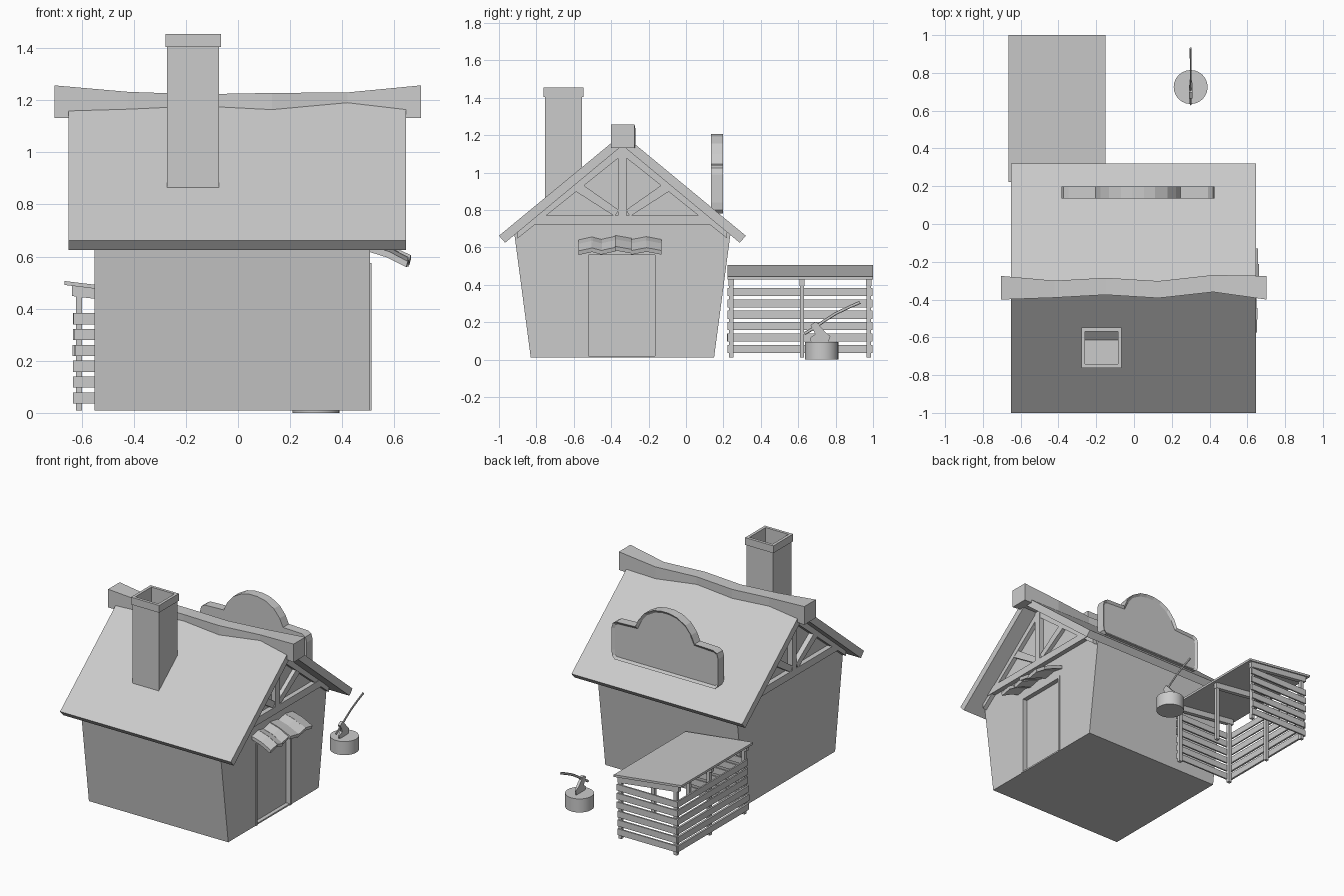
import bpy, bmesh, math, random
from mathutils import Vector

if "Cube" in bpy.data.objects:
    bpy.data.objects.remove(bpy.data.objects["Cube"])

random.seed(4)


def finish(name, bm):
    bmesh.ops.recalc_face_normals(bm, faces=bm.faces)
    me = bpy.data.meshes.new(name)
    bm.to_mesh(me)
    bm.free()
    ob = bpy.data.objects.new(name, me)
    bpy.context.collection.objects.link(ob)
    return ob


def prism(name, pts, axis, a, b):
    """Extrude a 2D outline along an axis from a to b."""
    def put(p, t):
        return {'x': (t, p[0], p[1]), 'y': (p[0], t, p[1]), 'z': (p[0], p[1], t)}[axis]
    bm = bmesh.new()
    lo = [bm.verts.new(put(p, a)) for p in pts]
    hi = [bm.verts.new(put(p, b)) for p in pts]
    n = len(pts)
    bm.faces.new(lo)
    bm.faces.new(hi)
    for i in range(n):
        bm.faces.new((lo[i], lo[(i + 1) % n], hi[(i + 1) % n], hi[i]))
    return finish(name, bm)


def box(name, x0, x1, y0, y1, z0, z1):
    return prism(name, [(x0, y0), (x1, y0), (x1, y1), (x0, y1)], 'z', z0, z1)


def rings(name, loops, cap=True):
    """Skin a list of equally sized vertex loops."""
    bm = bmesh.new()
    rows = [[bm.verts.new(p) for p in loop] for loop in loops]
    n = len(rows[0])
    for r, s in zip(rows, rows[1:]):
        for i in range(n):
            bm.faces.new((r[i], r[(i + 1) % n], s[(i + 1) % n], s[i]))
    if cap:
        bm.faces.new(rows[0])
        bm.faces.new(rows[-1])
    return finish(name, bm)


RY = -0.34                                    # ridge position
under = lambda d: 1.145 - 0.825 * d           # roof underside height

# House body with leaning walls
body = prism("house_body", [(-0.83, 0.01), (0.15, 0.01), (0.237, 0.667), (RY, 1.146), (-0.917, 0.667)],
             'x', -0.55, 0.507)

# Doorway recess and thin casing
cutter = box("door_cutter", 0.48, 0.6, -0.52, -0.165, 0.02, 0.56)
cutter.hide_render = True
cutter.hide_viewport = True
cut = body.modifiers.new("doorway", 'BOOLEAN')
cut.object = cutter
cut.operation = 'DIFFERENCE'
cut.solver = 'EXACT'
for y0, y1, z0, z1 in ((-0.535, -0.52, 0.01, 0.575), (-0.165, -0.15, 0.01, 0.575), (-0.52, -0.165, 0.56, 0.575)):
    box("door_casing", 0.49, 0.512, y0, y1, z0, z1)

# Roof
prism("roof", [(-1.0, 0.662), (RY, 1.207), (0.32, 0.662), (0.287, 0.625), (RY, 1.145), (-0.967, 0.625)],
      'x', -0.65, 0.645)

# Wavy ridge beam: x, front y, back y, top z
ridge = [(-0.705, -0.40, -0.275, 1.257), (-0.42, -0.39, -0.30, 1.232), (-0.15, -0.375, -0.285, 1.223),
         (0.13, -0.392, -0.302, 1.228), (0.42, -0.36, -0.27, 1.23), (0.702, -0.40, -0.275, 1.257)]
rings("ridge_beam", [[(x, f, 1.132), (x, b, 1.132), (x, b, t), (x, f, t)] for x, f, b, t in ridge])

# Gable timbers at both ends
for x0, x1 in ((0.50, 0.54), (-0.585, -0.545)):
    prism("gable_tie_beam", [(RY - 0.515, 0.72), (RY + 0.515, 0.72), (RY + 0.455, 0.77), (RY - 0.455, 0.77)],
          'x', x0, x1)
    box("gable_king_post", x0, x1, RY - 0.023, RY + 0.023, 0.765, 1.14)
    for s in (-1, 1):
        prism("gable_rafter", [(RY + s * d, under(d) - o) for d, o in
                               ((0.0, 0), (0.56, 0), (0.56, 0.035), (0.0, 0.05))], 'x', x0, x1 - 0.004)
        prism("gable_brace", [(RY + s * d, z) for d, z in
                              ((0.02, 0.80), (0.04, 0.765), (0.29, 0.925), (0.24, 0.955))], 'x', x0, x1 - 0.006)

# Hollow chimney with cap
def square(h, z):
    return [(-0.172 + sx * h, -0.655 + sy * h, z) for sx, sy in ((-1, -1), (1, -1), (1, 1), (-1, 1))]
rings("chimney", [square(h, z) for h, z in ((0.10, 0.83), (0.10, 1.405), (0.107, 1.405), (0.107, 1.455),
                                            (0.087, 1.455), (0.087, 0.98))])

# Sign board on the back slope with sunken face
half = [(0.38, 0.78), (0.40, 0.80), (0.405, 0.84), (0.405, 0.99), (0.395, 1.025), (0.37, 1.04), (0.225, 1.045),
        (0.20, 1.10), (0.155, 1.155), (0.09, 1.192), (0.03, 1.205)]
sign = prism("sign_board", [(0.022 + x, z) for x, z in half] + [(0.022 - x, z) for x, z in reversed(half)],
             'y', 0.135, 0.198)
bm = bmesh.new()
bm.from_mesh(sign.data)
face = max(bm.faces, key=lambda f: f.calc_center_median().y)
bmesh.ops.inset_region(bm, faces=[face], thickness=0.018)
bmesh.ops.translate(bm, verts=face.verts[:], vec=(0, -0.012, 0))
bm.to_mesh(sign.data)
bm.free()

# Awning of uneven planks above the door
edges = [-0.575, -0.505, -0.45, -0.38, -0.295, -0.215, -0.135]
for i, (y0, y1) in enumerate(zip(edges, edges[1:])):
    dx, dz = random.uniform(-0.012, 0.005), random.uniform(-0.006, 0.006)
    tilt = 0.008 * (-1) ** i
    loops = []
    for y, t in ((y0, -tilt), (y1 + 0.004, tilt)):
        loops.append([(0.50, y, 0.655 + t + dz), (0.58, y, 0.632 + t + dz), (0.66 + dx, y, 0.594 + t + dz),
                      (0.654 + dx, y, 0.572 + t + dz), (0.57, y, 0.610 + t + dz), (0.50, y, 0.632 + t + dz)])
    rings("awning_plank", loops)

# Wood shelter: sloped roof, rafters, posts
slope = lambda x: 0.506 - 0.122 * (x + 0.665)
def sloped(name, x0, x1, y0, y1, drop, thick):
    prism(name, [(x0, slope(x0) - drop), (x1, slope(x1) - drop), (x1, slope(x1) - drop - thick),
                 (x0, slope(x0) - drop - thick)], 'y', y0, y1)
sloped("shelter_roof", -0.665, -0.152, 0.222, 1.0, 0, 0.015)
for y in (0.242, 0.62, 0.977):
    sloped("shelter_rafter", -0.637, -0.175, y - 0.014, y + 0.014, 0.014, 0.04)
    for x in (-0.61, -0.19):
        box("shelter_post", x - 0.012, x + 0.012, y - 0.011, y + 0.011, 0.01, slope(x) - 0.03)

# Shelter slats on three sides
for i in range(6):
    z0 = 0.036 + 0.0608 * i
    z1 = z0 + 0.043
    j = random.uniform(-0.005, 0.005)
    box("shelter_side_slat", -0.632 + j / 2, -0.620, 0.224 + j, 0.994 + j, z0, z1)
    box("shelter_front_slat", -0.63 + j, -0.175 + j, 0.222, 0.233, z0, z1)
    box("shelter_rear_slat", -0.63 - j, -0.175 + j, 0.986, 0.997, z0, z1)

# Chopping stump
bpy.ops.mesh.primitive_cylinder_add(vertices=24, radius=0.09, depth=0.093, location=(0.3, 0.725, 0.0465))
bpy.context.object.name = "chopping_stump"
bpy.ops.object.shade_smooth_by_angle()

# Axe head, tapering to its edge
head = prism("axe_head", [(0.665, 0.185), (0.695, 0.203), (0.725, 0.17), (0.745, 0.147), (0.772, 0.125),
                          (0.76, 0.088), (0.67, 0.085), (0.662, 0.115), (0.69, 0.135), (0.685, 0.15)],
             'x', 0.291, 0.309)
for v in head.data.vertices:
    if v.co.z < 0.13:
        v.co.x = 0.3 + (v.co.x - 0.3) * 0.35

# Bent axe handle
def handle_loop(y, z, w):
    ends = [(w * 0.6 * math.cos(a), w * math.sin(a)) for a in (k * math.pi / 4 for k in range(8))]
    return [(0.3 + dx, y - 0.5 * dn, z + 0.85 * dn) for dx, dn in ends]
rings("axe_handle", [handle_loop(*p) for p in ((0.632, 0.138, 0.008), (0.69, 0.172, 0.009), (0.74, 0.208, 0.008),
                                               (0.80, 0.246, 0.008), (0.87, 0.28, 0.008), (0.93, 0.306, 0.009))])
